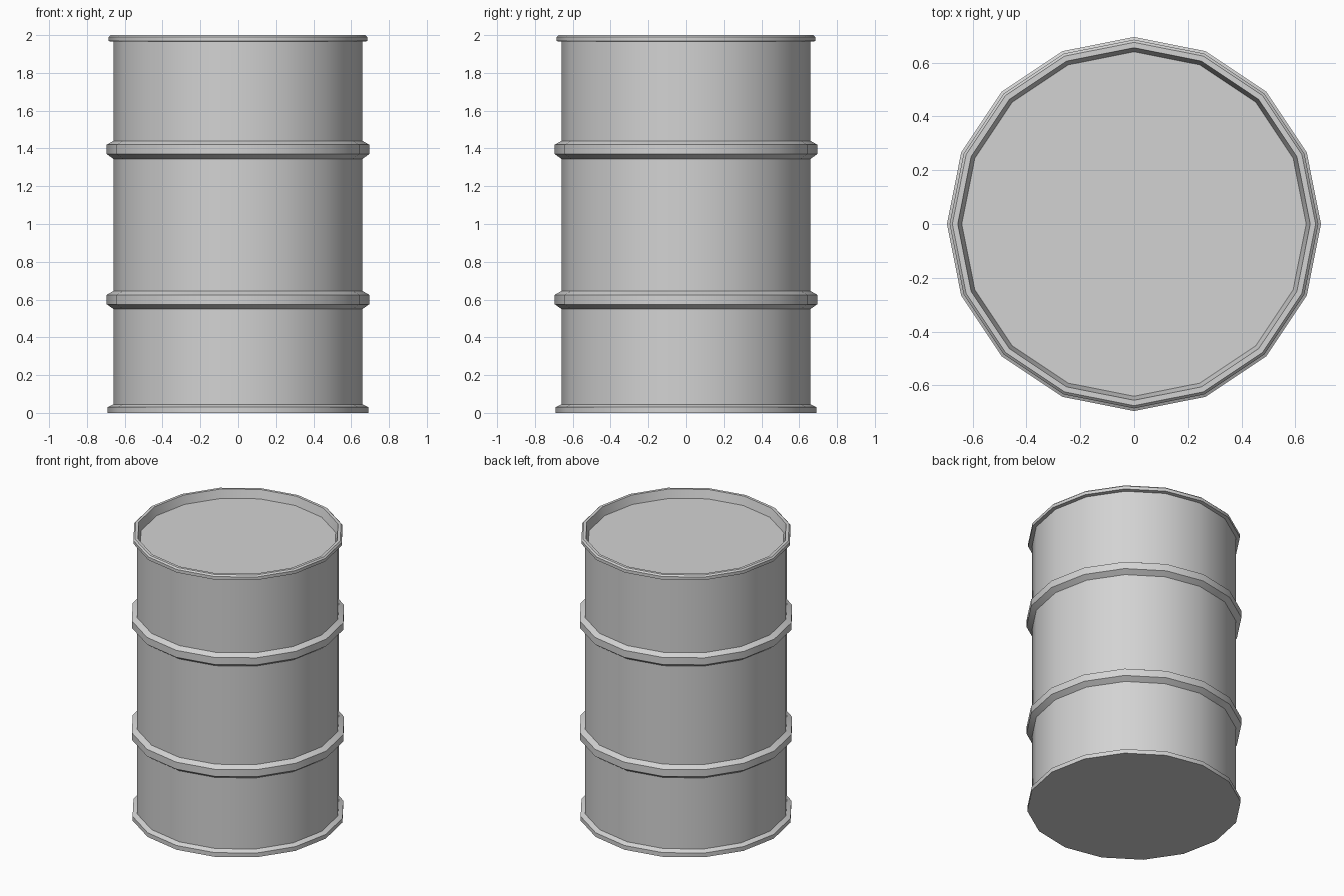
import bpy, bmesh, math

SIDES = 16

cube = bpy.data.objects.get("Cube")
if cube:
    bpy.data.objects.remove(cube, do_unlink=True)

metal = bpy.data.materials.new("grey_metal")
metal.use_nodes = True
grey = (0.65, 0.65, 0.65, 1)
metal.diffuse_color = grey
metal.node_tree.nodes["Principled BSDF"].inputs["Base Color"].default_value = grey


def rolled_hoop(z):
    """Profile points of a raised hoop that starts at height z."""
    return [(0.66, z), (0.695, z + 0.025), (0.695, z + 0.075), (0.66, z + 0.095)]


def lathe(name, profile):
    """Revolve (radius, height) points, closing both ends with a flat face."""
    bm = bmesh.new()
    rings = []
    for r, z in profile:
        angles = [math.tau * i / SIDES for i in range(SIDES)]
        rings.append([bm.verts.new((r * math.cos(a), r * math.sin(a), z)) for a in angles])
    for low, high in zip(rings, rings[1:]):
        for i in range(SIDES):
            j = (i + 1) % SIDES
            bm.faces.new((low[i], low[j], high[j], high[i]))
    bm.faces.new(rings[0][::-1])
    bm.faces.new(rings[-1])
    mesh = bpy.data.meshes.new(name)
    bm.to_mesh(mesh)
    bm.free()
    mesh.materials.append(metal)
    obj = bpy.data.objects.new(name, mesh)
    bpy.context.collection.objects.link(obj)
    bpy.ops.object.select_all(action="DESELECT")
    obj.select_set(True)
    bpy.context.view_layer.objects.active = obj
    bpy.ops.object.shade_smooth_by_angle(angle=math.radians(30))
    return obj


# Bottom rim, two rolled hoops, top rim and recessed lid
bottom_rim = [(0.69, 0), (0.69, 0.03), (0.66, 0.045)]
top_rim = [(0.66, 1.965), (0.685, 1.968), (0.685, 1.99), (0.675, 2), (0.655, 2)]
lid = [(0.64, 1.94)]
lathe("barrel", bottom_rim + rolled_hoop(0.55) + rolled_hoop(1.345) + top_rim + lid)
